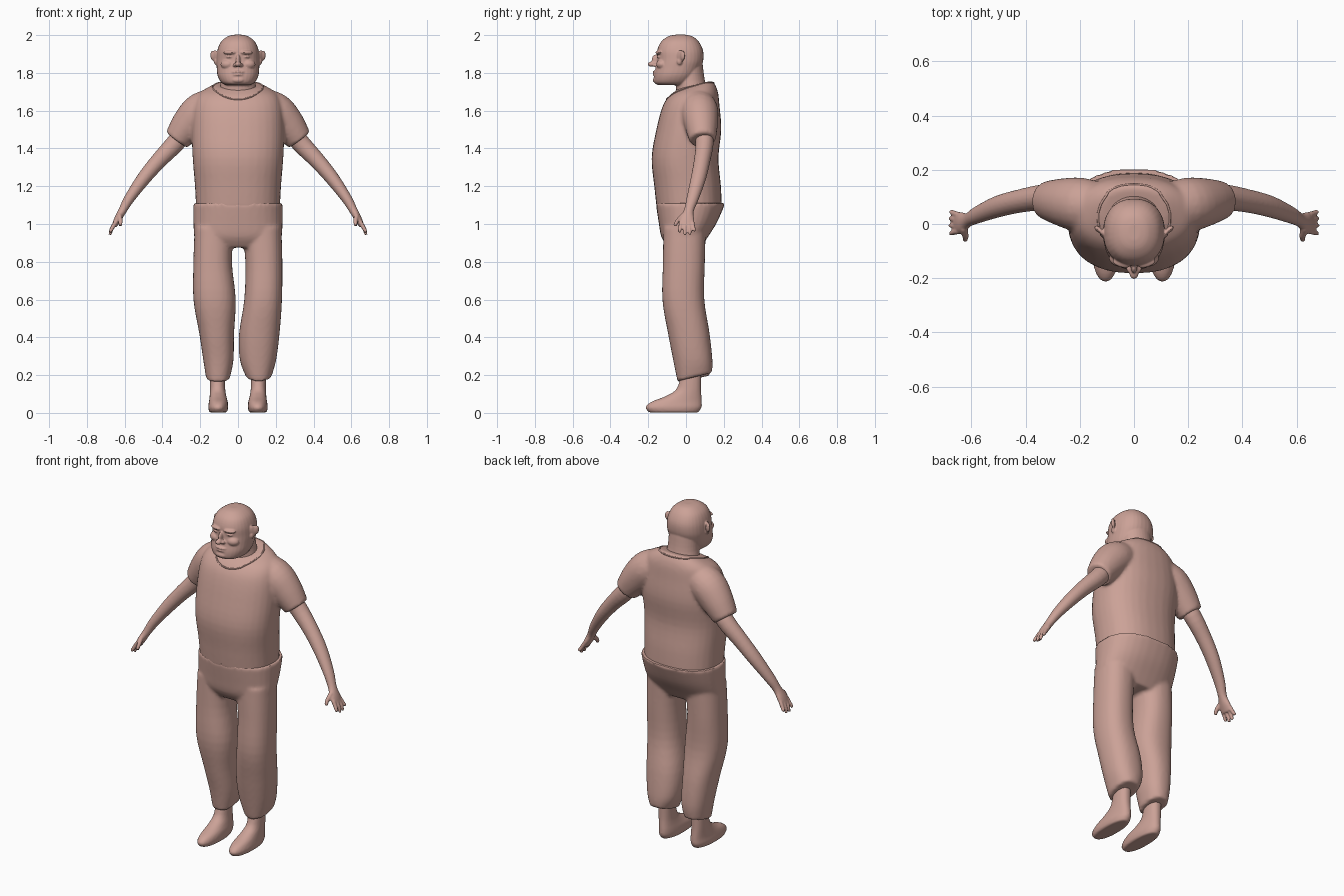
import bpy, bmesh, math
from mathutils import Vector, Matrix

if "Cube" in bpy.data.objects:
    bpy.data.objects.remove(bpy.data.objects["Cube"], do_unlink=True)

clay = bpy.data.materials.new("warm clay")
clay.use_nodes = True
COLOUR = (0.60, 0.36, 0.31, 1)
clay.diffuse_color = COLOUR
clay.node_tree.nodes["Principled BSDF"].inputs["Base Color"].default_value = COLOUR


def smooth_rows(rows, steps=4):
    """Catmull-Rom interpolation between rows of numbers."""
    out = []
    for i in range(len(rows) - 1):
        a, b, c, d = (rows[max(0, min(len(rows) - 1, i + k))] for k in (-1, 0, 1, 2))
        for s in range(steps):
            t = s / steps
            out.append([q + t / 2 * (r - p + t * (2 * p - 5 * q + 4 * r - s3 + t * (3 * (q - r) + s3 - p)))
                        for p, q, r, s3 in zip(a, b, c, d)])
    return out + [list(rows[-1])]


def loft(bm, rings, power=2.0, sides=32):
    """Skin a closed body over rings of (centre, half axis, half axis)."""
    loops = []
    for c, u, v in rings:
        loop = []
        for k in range(sides):
            a = math.tau * k / sides
            x, y = (math.copysign(abs(f) ** (2 / power), f) for f in (math.cos(a), math.sin(a)))
            loop.append(bm.verts.new(c + u * x + v * y))
        loops.append(loop)
    for a, b in zip(loops, loops[1:]):
        for k in range(sides):
            n = (k + 1) % sides
            bm.faces.new((a[k], a[n], b[n], b[k]))
    bm.faces.new(loops[0][::-1])
    bm.faces.new(loops[-1])


def slices(bm, rows, power=2.0):
    """Rows: centre x, half width, front y, back y, height, slope."""
    rings = []
    for x, w, f, b, z, slope in smooth_rows(rows):
        h = (b - f) / 2
        rings.append((Vector((x, (f + b) / 2, z)), Vector((w, 0, 0)), Vector((0, h, slope * h))))
    loft(bm, rings, power)


def tube(bm, rows, sides=20):
    """Rows: x, y, z, radius along y, radius across."""
    rows = smooth_rows(rows)
    pts = [Vector(r[:3]) for r in rows]
    rings = []
    for i, r in enumerate(rows):
        t = (pts[min(i + 1, len(pts) - 1)] - pts[max(i - 1, 0)]).normalized()
        u = (Vector((0, 1, 0)) - t * t.y).normalized()
        rings.append((pts[i], u * r[3], t.cross(u) * r[4]))
    loft(bm, rings, sides=sides)


def blob(bm, centre, radii, tilt=0.0):
    m = (Matrix.Translation(centre) @ Matrix.Rotation(tilt, 4, 'Z')
         @ Matrix.Diagonal((*radii, 1)))
    bmesh.ops.create_uvsphere(bm, u_segments=20, v_segments=12, radius=1, matrix=m)


def finish(name, bm, voxel, passes, mirror=False):
    """Fuse overlapping bodies into one smooth skin."""
    bmesh.ops.recalc_face_normals(bm, faces=bm.faces)
    mesh = bpy.data.meshes.new(name)
    bm.to_mesh(mesh)
    bm.free()
    ob = bpy.data.objects.new(name, mesh)
    bpy.context.collection.objects.link(ob)
    if mirror:
        ob.modifiers.new("Mirror", 'MIRROR').use_mirror_merge = False
    fuse = ob.modifiers.new("Fuse", 'REMESH')
    fuse.mode, fuse.voxel_size = 'VOXEL', voxel
    soft = ob.modifiers.new("Soften", 'SMOOTH')
    soft.factor, soft.iterations = 0.5, passes
    bpy.ops.object.select_all(action='DESELECT')
    ob.select_set(True)
    bpy.context.view_layer.objects.active = ob
    bpy.ops.object.convert(target='MESH')
    ob.data.materials.clear()
    ob.data.materials.append(clay)
    bpy.ops.object.shade_smooth_by_angle(angle=math.radians(50))
    return ob


# Shirt: torso with two short sleeves
bm = bmesh.new()
slices(bm, [(0, .222, -.155, .190, 1.08, 0), (0, .228, -.168, .185, 1.20, 0),
            (0, .240, -.182, .172, 1.35, 0), (0, .245, -.157, .187, 1.50, 0),
            (0, .235, -.125, .178, 1.62, 0), (0, .205, -.090, .168, 1.69, .1),
            (0, .135, -.055, .142, 1.73, .25), (0, .100, -.040, .120, 1.735, .25)], 2.3)
for s in (1, -1):
    tube(bm, [(s * .09, .06, 1.645, .08, .08), (s * .19, .07, 1.60, .10, .10),
              (s * .26, .08, 1.53, .09, .092), (s * .325, .088, 1.445, .07, .07)])
shirt = finish("shirt", bm, .010, 5)

# Neckline seam laid on the shirt
curve = bpy.data.curves.new("neckline", 'CURVE')
curve.dimensions, curve.bevel_depth = '3D', .004
line = curve.splines.new('POLY')
line.points.add(47)
line.use_cyclic_u = True
for k, p in enumerate(line.points):
    a = math.tau * k / 48
    hit = shirt.closest_point_on_mesh((.125 * math.cos(a), .03 + .12 * math.sin(a), 1.70 + .05 * math.sin(a)))
    p.co = (*hit[1], 1)
curve.materials.append(clay)
bpy.context.collection.objects.link(bpy.data.objects.new("neckline", curve))

# Trousers: hips with two slightly different legs
bm = bmesh.new()
slices(bm, [(0, .238, -.160, .208, 1.11, 0), (0, .236, -.145, .165, 1.01, 0),
            (0, .230, -.130, .115, .93, 0), (0, .190, -.095, .080, .875, 0)], 2.3)
slices(bm, [(.125, .105, -.120, .105, .98, 0), (.137, .098, -.122, .100, .80, 0),
            (.133, .100, -.125, .097, .60, 0), (.113, .107, -.095, .125, .42, 0),
            (.106, .096, -.068, .140, .28, 0), (.110, .066, -.045, .138, .19, .25)], 2.3)
slices(bm, [(-.125, .105, -.120, .105, .98, 0), (-.134, .102, -.122, .100, .80, 0),
            (-.124, .112, -.125, .097, .60, 0), (-.113, .092, -.095, .125, .42, 0),
            (-.104, .080, -.065, .135, .28, 0), (-.106, .062, -.045, .125, .18, .2)], 2.3)
finish("trousers", bm, .010, 4)

# Feet with ankles
bm = bmesh.new()
slices(bm, [(.105, .046, -.195, .065, .002, 0), (.105, .053, -.214, .082, .028, 0),
            (.104, .050, -.185, .084, .058, 0), (.106, .044, -.105, .082, .090, 0),
            (.108, .040, -.045, .080, .135, 0), (.108, .040, -.022, .082, .25, 0)], 2.2)
finish("feet", bm, .007, 3, mirror=True)

# Arms, hands and fingers
bm = bmesh.new()
tube(bm, [(.25, .085, 1.53, .05, .05), (.33, .098, 1.43, .048, .05),
          (.42, .085, 1.335, .043, .043), (.50, .065, 1.24, .040, .037),
          (.575, .035, 1.135, .032, .028), (.612, .015, 1.07, .026, .022),
          (.637, .005, 1.025, .040, .019), (.655, .003, .99, .040, .014)])
for y, tip_y, tip_z in ((-.027, -.036, .957), (-.007, -.006, .942), (.014, .022, .944), (.034, .048, .965)):
    tube(bm, [(.648, y, 1.01, .011, .011), (.668, (y + tip_y) / 2, .975, .010, .011),
              (.678, tip_y, tip_z, .008, .008)], sides=10)
tube(bm, [(.628, -.015, 1.045, .015, .014), (.622, -.045, 1.015, .012, .012),
          (.624, -.060, .99, .009, .009)], sides=10)
finish("arms", bm, .005, 3, mirror=True)

# Head with neck and face
bm = bmesh.new()
slices(bm, [(0, .060, -.145, .020, 1.735, 0), (0, .088, -.166, .030, 1.748, 0),
            (0, .108, -.169, .058, 1.785, 0), (0, .113, -.160, .080, 1.83, 0),
            (0, .114, -.153, .092, 1.87, 0), (0, .109, -.152, .090, 1.92, 0),
            (0, .090, -.132, .068, 1.965, 0), (0, .055, -.095, .035, 1.993, 0),
            (0, .022, -.060, .000, 2.002, 0)], 2.25)
slices(bm, [(0, .105, -.050, .125, 1.68, 0), (0, .090, -.055, .100, 1.76, 0),
            (0, .088, -.060, .088, 1.85, 0)])
blob(bm, (0, -.182, 1.846), (.017, .021, .014))
blob(bm, (0, -.160, 1.868), (.012, .022, .030))
blob(bm, (0, -.162, 1.805), (.034, .015, .007))
blob(bm, (0, -.162, 1.790), (.030, .015, .007))
blob(bm, (0, -.158, 1.762), (.036, .018, .016))
for s in (1, -1):
    blob(bm, (s * .016, -.166, 1.842), (.012, .014, .010))
    blob(bm, (s * .047, -.146, 1.908), (.034, .014, .010), s * .3)
    blob(bm, (s * .046, -.141, 1.885), (.018, .013, .007), s * .3)
    blob(bm, (s * .060, -.132, 1.845), (.034, .024, .024), s * .4)
    blob(bm, (s * .122, -.028, 1.888), (.008, .027, .033), s * -.6)
    blob(bm, (s * .117, -.034, 1.860), (.010, .015, .018))
    blob(bm, (s * .136, -.018, 1.893), (.008, .014, .026), s * -.6)
finish("head", bm, .0045, 3)
